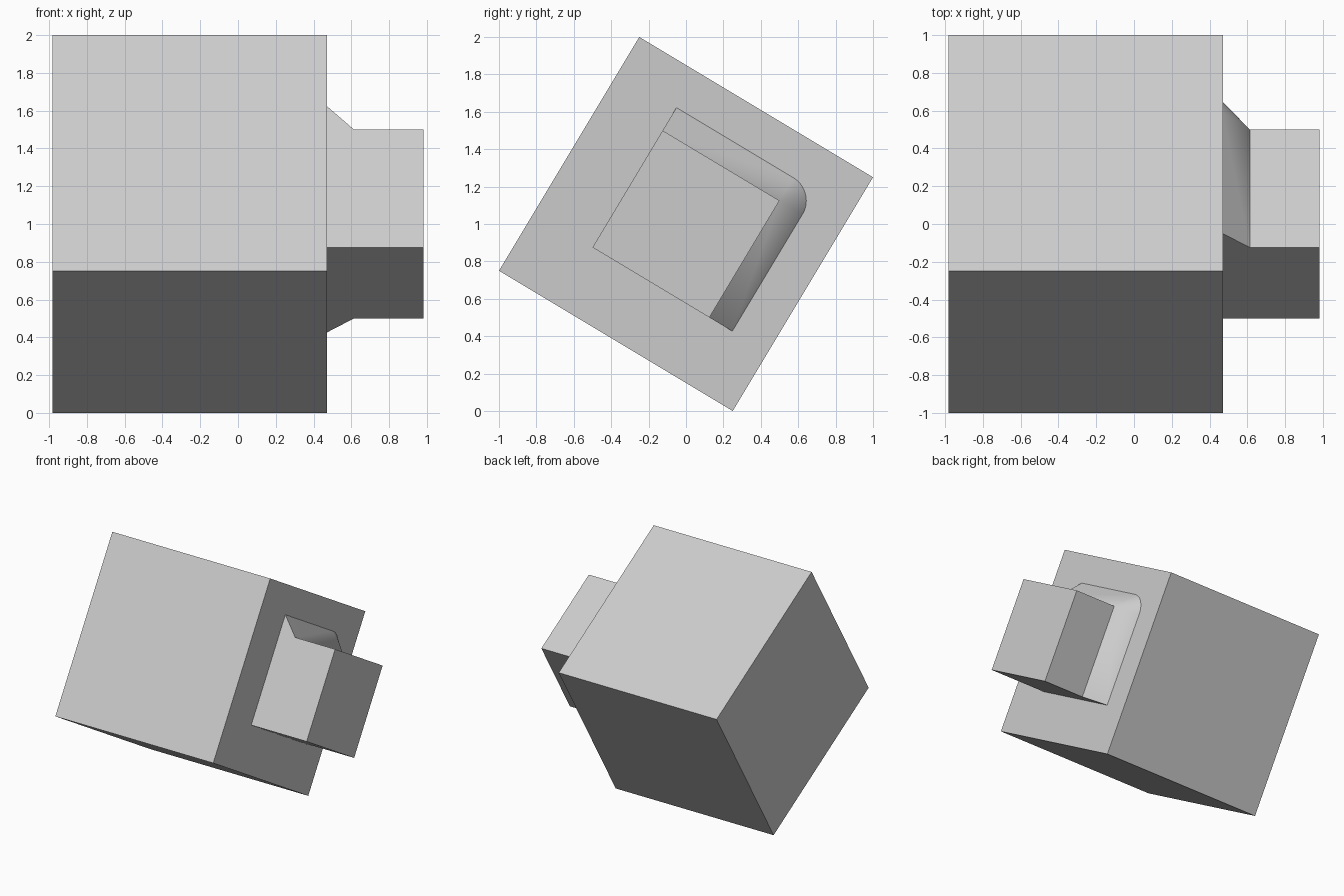
import bpy, bmesh, math
from mathutils import Matrix

cube = bpy.data.objects.get("Cube")
if cube:
    bpy.data.objects.remove(cube, do_unlink=True)

HALF = 0.7289             # half side of the block
PEG = HALF / 2            # half side of the peg
FLARE = 0.143             # width of the sloped collar
X0, X1, X2, X3 = -0.982, 0.472, 0.614, 0.982   # block end, block face, collar end, peg end
TILT = Matrix.Translation((0, 0, 1)) @ Matrix.Rotation(-math.atan(0.6), 4, 'X')

grey = bpy.data.materials.new("light grey")
grey.use_nodes = True
colour = (0.6, 0.6, 0.6, 1)
grey.diffuse_color = colour
bsdf = next(n for n in grey.node_tree.nodes if n.type == 'BSDF_PRINCIPLED')
bsdf.inputs["Base Color"].default_value = colour


def finish(bm, name):
    """Tilt the part into place and turn it into an object."""
    bm.transform(TILT)
    mesh = bpy.data.meshes.new(name)
    bm.to_mesh(mesh)
    bm.free()
    mesh.materials.append(grey)
    obj = bpy.data.objects.new(name, mesh)
    bpy.context.collection.objects.link(obj)
    return obj


# Tilted cube
bm = bmesh.new()
bmesh.ops.create_cube(bm, size=1)
bmesh.ops.scale(bm, vec=(X1 - X0, 2 * HALF, 2 * HALF), verts=bm.verts)
bmesh.ops.translate(bm, vec=((X0 + X1) / 2, 0, 0), verts=bm.verts)
finish(bm, "block")

# Square peg, flaring on two sides into a collar with a conical corner
bm = bmesh.new()


def ring(x, points):
    return [bm.verts.new((x, y, z)) for y, z in points]


p, r, steps = PEG, FLARE, 24
square = [(-p, -p), (-p, p), (p, p), (p, -p)]
end, mid = ring(X3, square), ring(X2, square)
arc = [(p + r * math.sin(a), p + r * math.cos(a))
       for a in (math.pi / 2 * i / steps for i in range(steps + 1))]
base = ring(X1, [(-p, -p), (-p, p + r)] + arc + [(p + r, -p)])

bm.faces.new(end)
for i in range(4):
    j = (i + 1) % 4
    bm.faces.new((end[i], end[j], mid[j], mid[i]))
bm.faces.new((mid[0], mid[1], base[1], base[0]))      # flush side
bm.faces.new((mid[1], mid[2], base[2], base[1]))      # upper slope
for i in range(2, 2 + steps):                         # conical corner
    bm.faces.new((mid[2], base[i + 1], base[i]))
bm.faces.new((mid[2], mid[3], base[-1], base[-2]))    # rear slope
bm.faces.new((mid[3], mid[0], base[0], base[-1]))     # flush underside
cap = bm.faces.new(base)
bmesh.ops.recalc_face_normals(bm, faces=bm.faces)
bmesh.ops.delete(bm, geom=[cap], context='FACES_ONLY')
peg = finish(bm, "peg")

# Smooth the cone, keep all corners sharp
bpy.ops.object.select_all(action='DESELECT')
peg.select_set(True)
bpy.context.view_layer.objects.active = peg
bpy.ops.object.shade_smooth_by_angle(angle=math.radians(20))
